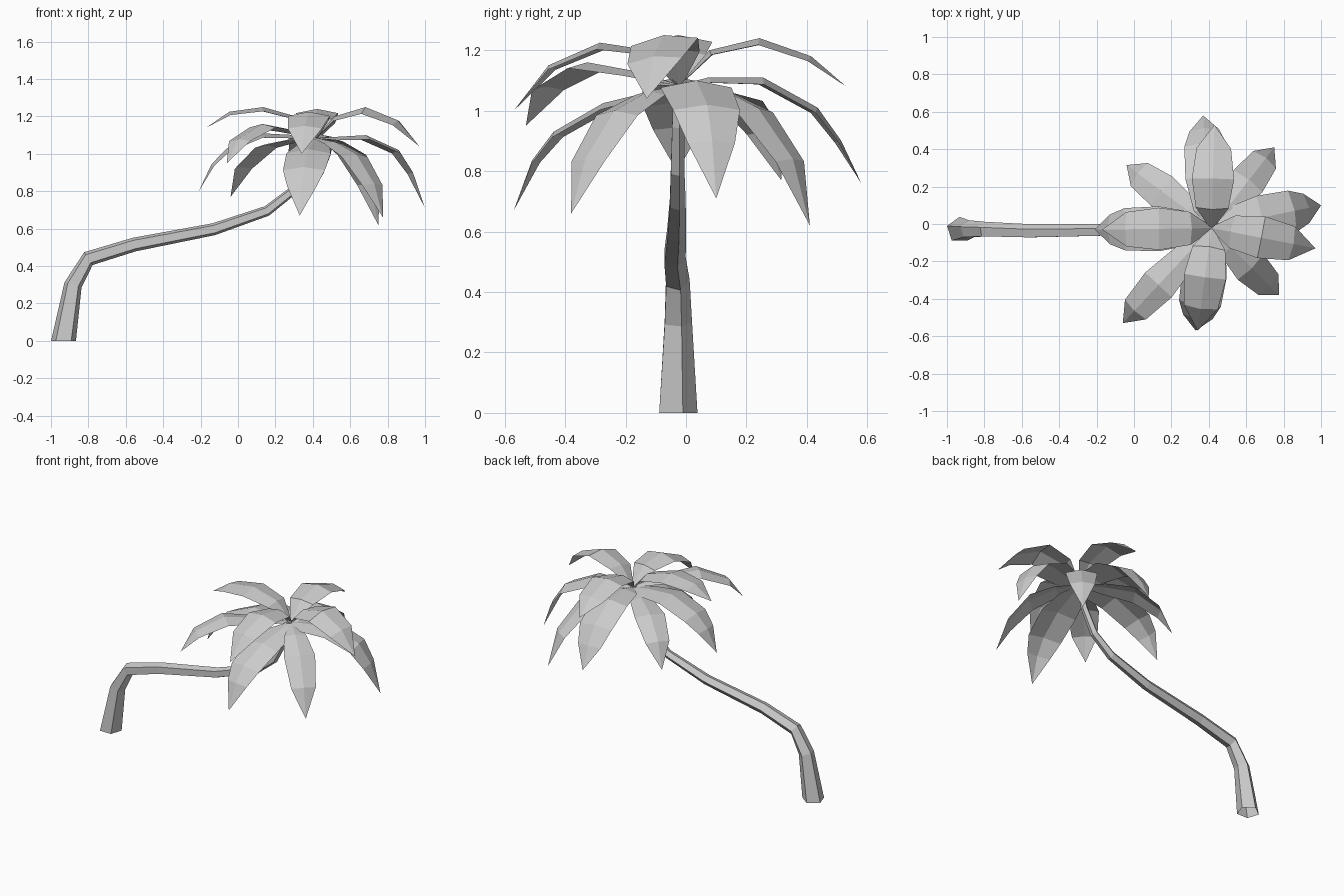
import bpy, bmesh, math
from mathutils import Vector

cube = bpy.data.objects.get("Cube")
if cube:
    bpy.data.objects.remove(cube, do_unlink=True)

grey = bpy.data.materials.new("plain_grey")
grey.use_nodes = True
colour = (0.6, 0.6, 0.6, 1)
grey.diffuse_color = colour
grey.node_tree.nodes["Principled BSDF"].inputs["Base Color"].default_value = colour


def make_object(name, bm):
    mesh = bpy.data.meshes.new(name)
    bm.to_mesh(mesh)
    bm.free()
    mesh.materials.append(grey)
    obj = bpy.data.objects.new(name, mesh)
    bpy.context.collection.objects.link(obj)


# Trunk: five-sided tube along a bent path of (x, y, z, radius), open at the foot
path = [(-0.933, -0.032, 0, 0.07), (-0.882, -0.03, 0.3, 0.05),
        (-0.8, -0.031, 0.44, 0.043), (-0.555, -0.04, 0.515, 0.039),
        (-0.13, -0.034, 0.597, 0.034), (0.155, -0.03, 0.695, 0.029),
        (0.29, -0.03, 0.8, 0.025), (0.37, -0.028, 0.95, 0.022),
        (0.41, -0.025, 1.09, 0.02)]
centres = [Vector(p[:3]) for p in path]
bm = bmesh.new()
rings = []
for i, centre in enumerate(centres):
    before, after = centres[max(i - 1, 0)], centres[min(i + 1, len(path) - 1)]
    along = (after - before).normalized() if i else Vector((0, 0, 1))
    out = Vector((0, 1, 0)).cross(along).normalized()
    across = along.cross(out)
    ring = []
    for k in range(5):
        a = math.tau * k / 5
        ring.append(bm.verts.new(centre + path[i][3] * (math.cos(a) * across + math.sin(a) * out)))
    rings.append(ring)
for low, high in zip(rings, rings[1:]):
    for k in range(5):
        n = (k + 1) % 5
        bm.faces.new((low[k], low[n], high[n], high[k]))
bm.faces.new(rings[-1])
bmesh.ops.recalc_face_normals(bm, faces=bm.faces)
make_object("trunk", bm)

# Leaves: folded strips that arch from the crown to a point
crown = Vector((0.415, -0.022, 1.085))
FOLD = 0.2
# Each kind: distance along the leaf and half width at every section
kinds = {
    "upper": [(0.18, 0.088), (0.48, 0.113), (0.79, 0.092), (1, 0)],
    "lower": [(0.16, 0.088), (0.46, 0.12), (0.76, 0.113), (0.89, 0.08), (1, 0)],
    "diagonal": [(0.28, 0.07), (0.6, 0.097), (0.87, 0.077), (1, 0)],
}


def leaf(name, kind, tip, heights, roll=0):
    reach = Vector((tip[0] - crown.x, tip[1] - crown.y, 0))
    side = Vector((0, 0, 1)).cross(reach).normalized()
    side.z = roll
    spine = [crown]
    for (t, w), z in zip(kinds[kind], heights):
        spine.append(Vector((crown.x + t * reach.x, crown.y + t * reach.y, z)))
    widths = [0.01] + [w for t, w in kinds[kind]]
    bm = bmesh.new()
    rows = []
    for i, (p, w) in enumerate(zip(spine, widths)):
        if w == 0:
            rows.append([bm.verts.new(p)])
            continue
        along = (spine[i + 1] - spine[max(i - 1, 0)]).normalized()
        up = along.cross(side)
        rows.append([bm.verts.new(p + side * w * s - up * FOLD * w * abs(s))
                     for s in (-1, 0, 1)])
    for a, b in zip(rows, rows[1:]):
        for k in range(2):
            if len(b) == 1:
                bm.faces.new((a[k + 1], a[k], b[0]))
            else:
                bm.faces.new((a[k + 1], a[k], b[k], b[k + 1]))
    bmesh.ops.recalc_face_normals(bm, faces=bm.faces)
    if sum(f.normal.z for f in bm.faces) < 0:
        bmesh.ops.reverse_faces(bm, faces=bm.faces)
    make_object(name, bm)


leaf("upper_leaf_left", "upper", (0.97, -0.13), (1.2, 1.25, 1.18, 1.04), 0.12)
leaf("upper_leaf_right", "upper", (-0.17, -0.03), (1.2, 1.25, 1.225, 1.14))
leaf("upper_leaf_back", "upper", (0.43, 0.53), (1.2, 1.24, 1.18, 1.08))
leaf("upper_leaf_front", "upper", (0.34, -0.57), (1.2, 1.225, 1.15, 1.0))

leaf("lower_leaf_left", "lower", (1.0, 0.1), (1.09, 1.1, 1.02, 0.9, 0.71))
leaf("lower_leaf_right", "lower", (-0.21, -0.03), (1.1, 1.11, 1.03, 0.945, 0.8))
leaf("lower_leaf_back", "lower", (0.37, 0.58), (1.11, 1.11, 1.01, 0.9, 0.76))
leaf("lower_leaf_front", "lower", (0.33, -0.57), (1.065, 1.025, 0.93, 0.835, 0.67))

leaf("diagonal_leaf_back_left", "diagonal", (0.75, 0.41), (1.08, 1.01, 0.84, 0.62))
leaf("diagonal_leaf_front_left", "diagonal", (0.775, -0.38), (1.065, 1.0, 0.84, 0.66))
leaf("diagonal_leaf_front_right", "diagonal", (-0.06, -0.53), (1.13, 1.16, 1.08, 0.95))
leaf("diagonal_leaf_back_right", "diagonal", (-0.04, 0.315), (1.08, 1.05, 0.93, 0.77))
